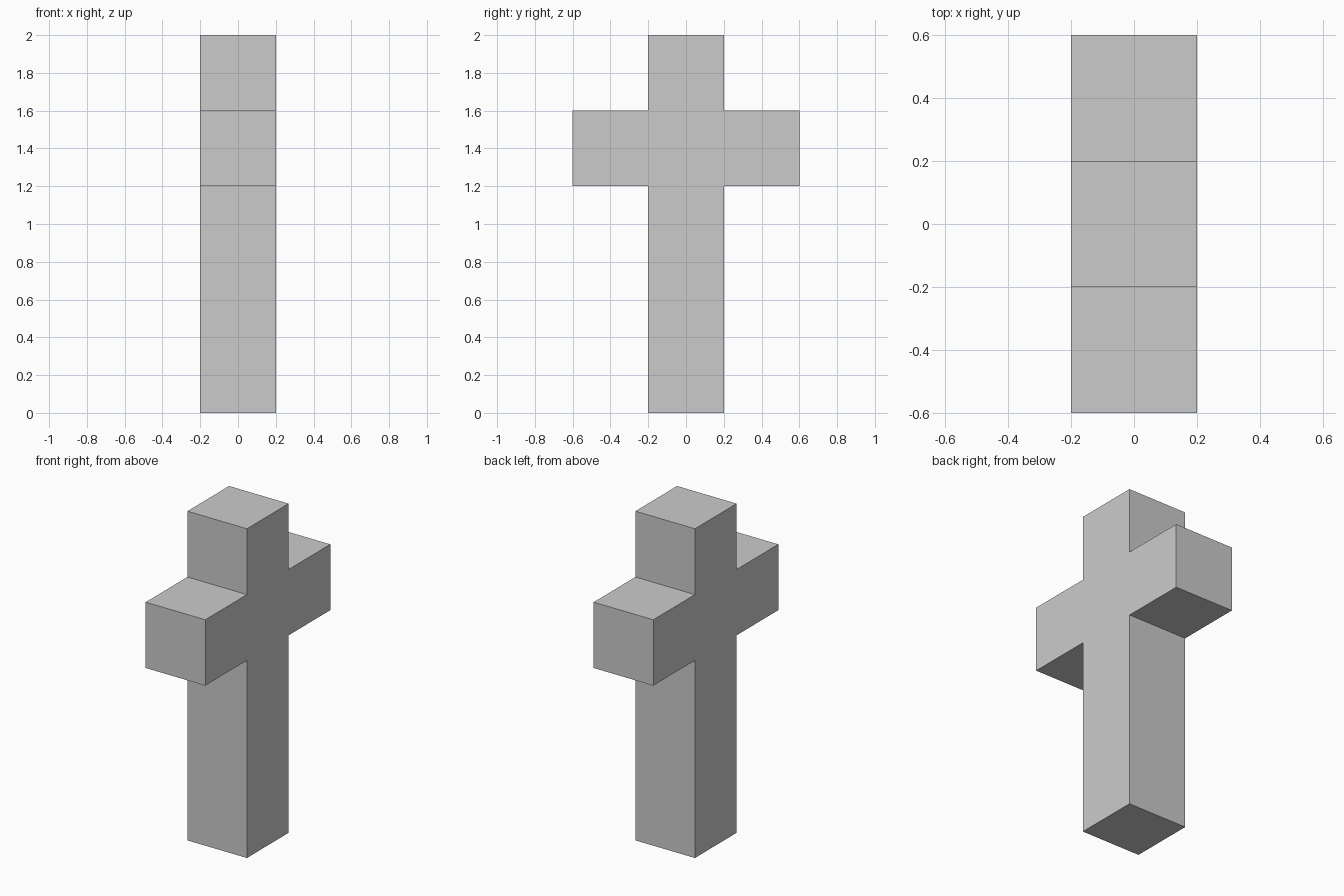
import bpy
import bmesh

if "Cube" in bpy.data.objects:
    bpy.data.objects.remove(bpy.data.objects["Cube"])

WIDTH = 0.4      # thickness of every bar
HEIGHT = 2.0
ARM_LOW, ARM_HIGH, ARM_REACH = 1.2, 1.6, 0.6

# Right half of the cross outline (y, z), mirrored to close the profile
h = WIDTH / 2
half = [(h, 0), (h, ARM_LOW), (ARM_REACH, ARM_LOW),
        (ARM_REACH, ARM_HIGH), (h, ARM_HIGH), (h, HEIGHT)]
outline = half + [(-y, z) for y, z in reversed(half)]

# Cross: one flat profile extruded along x
bm = bmesh.new()
face = bm.faces.new([bm.verts.new((-h, y, z)) for y, z in outline])
extruded = bmesh.ops.extrude_face_region(bm, geom=[face], use_keep_orig=True)
verts = [g for g in extruded["geom"] if isinstance(g, bmesh.types.BMVert)]
bmesh.ops.translate(bm, verts=verts, vec=(WIDTH, 0, 0))
bmesh.ops.recalc_face_normals(bm, faces=bm.faces)

mesh = bpy.data.meshes.new("cross")
bm.to_mesh(mesh)
bm.free()
bpy.context.collection.objects.link(bpy.data.objects.new("cross", mesh))
